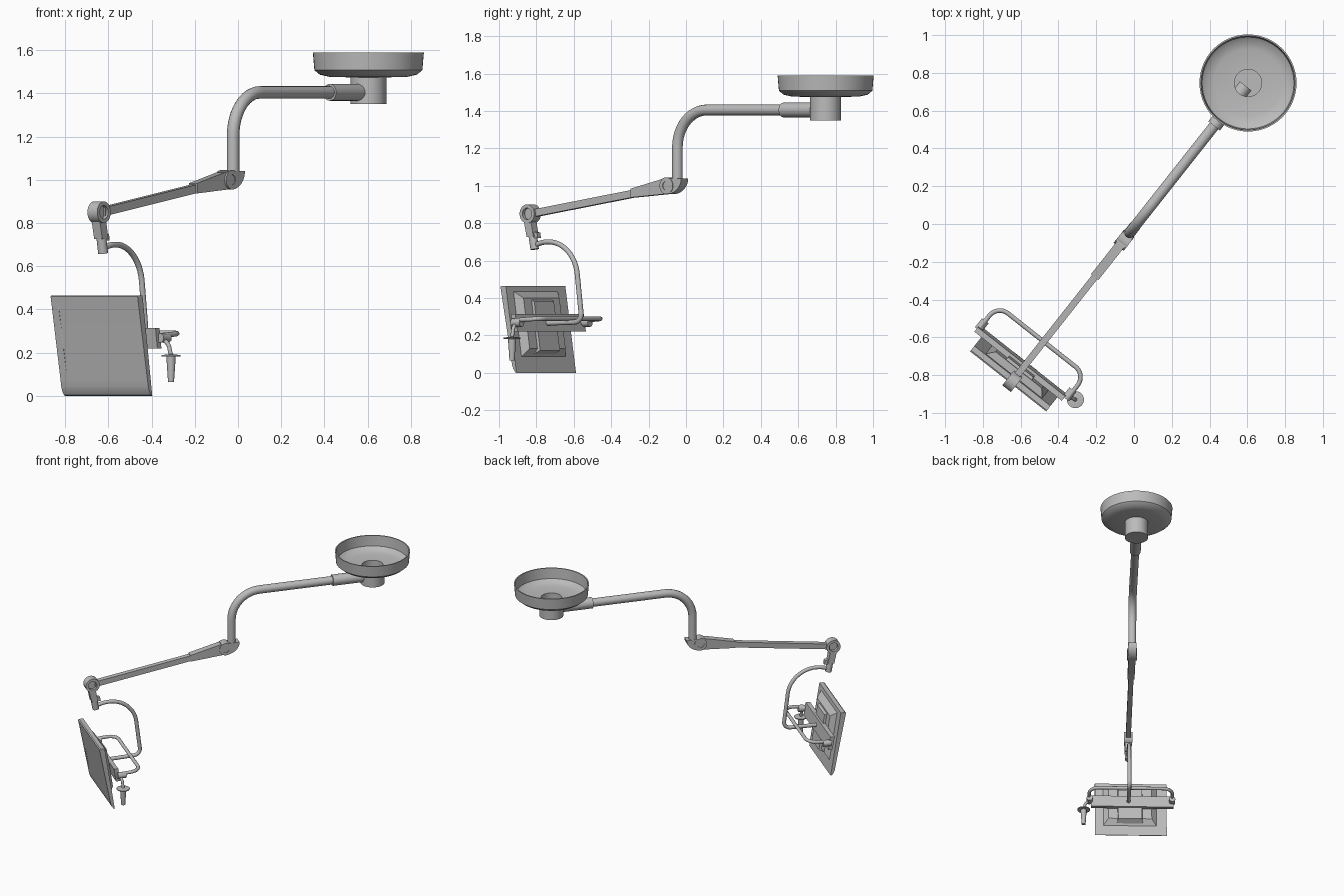
import bpy, bmesh, math
from mathutils import Matrix, Vector

cube = bpy.data.objects.get("Cube")
if cube:
    bpy.data.objects.remove(cube)

grey = bpy.data.materials.new("warm_grey_metal")
grey.use_nodes = True
grey.diffuse_color = (0.5, 0.5, 0.5, 1)
grey.node_tree.nodes["Principled BSDF"].inputs["Base Color"].default_value = (0.5, 0.5, 0.5, 1)

# Built with the arm along local x, then swung to its final heading
SWING = Matrix.Rotation(math.radians(51.7), 4, "Z")
ARM_Y = -0.011
parts = []


def finish(name, bm):
    bmesh.ops.recalc_face_normals(bm, faces=bm.faces)
    mesh = bpy.data.meshes.new(name)
    bm.to_mesh(mesh)
    bm.free()
    return add(name, mesh)


def add(name, mesh):
    mesh.transform(SWING)
    mesh.materials.clear()
    mesh.materials.append(grey)
    ob = bpy.data.objects.new(name, mesh)
    bpy.context.collection.objects.link(ob)
    parts.append(ob)
    return ob


def prism(name, profile, y0, y1):
    """Extrude an (x, z) outline sideways."""
    bm = bmesh.new()
    face = bm.faces.new([bm.verts.new((x, y0, z)) for x, z in profile])
    moved = bmesh.ops.extrude_face_region(bm, geom=[face])["geom"]
    verts = [g for g in moved if isinstance(g, bmesh.types.BMVert)]
    bmesh.ops.translate(bm, verts=verts, vec=(0, y1 - y0, 0))
    return finish(name, bm)


def lathe(name, profile, centre, axis=(0, 0, 1), closed=False, sides=40):
    """Spin an (r, h) profile about an axis through centre."""
    bm = bmesh.new()
    verts = [bm.verts.new((r, 0, h)) for r, h in profile]
    edges = [bm.edges.new(p) for p in zip(verts, verts[1:])]
    if closed:
        edges.append(bm.edges.new((verts[-1], verts[0])))
    bmesh.ops.spin(bm, geom=verts + edges, cent=(0, 0, 0), axis=(0, 0, 1),
                   angle=math.tau, steps=sides)
    bmesh.ops.remove_doubles(bm, verts=bm.verts, dist=1e-5)
    turn = Vector((0, 0, 1)).rotation_difference(Vector(axis)).to_matrix().to_4x4()
    bm.transform(Matrix.Translation(centre) @ turn)
    return finish(name, bm)


def rod(name, start, end, r0, r1=None, sides=24):
    a, b = Vector(start), Vector(end)
    h = (b - a).length
    return lathe(name, [(0, 0), (r0, 0), (r1 or r0, h), (0, h)], a, (b - a).normalized(), sides=sides)


def tube(name, corners, radii, thickness):
    """Round tube along a path with filleted corners."""
    pts = [Vector(p) for p in corners]
    path = [pts[0]]
    for a, p, b, r in zip(pts, pts[1:], pts[2:], radii):
        d1, d2 = (p - a).normalized(), (b - p).normalized()
        for i in range(13):
            t = math.pi / 2 * i / 12
            path.append(p - d1 * r * (1 - math.sin(t)) + d2 * r * (1 - math.cos(t)))
    path.append(pts[-1])
    cu = bpy.data.curves.new(name, "CURVE")
    cu.dimensions = "3D"
    cu.bevel_depth = thickness
    cu.bevel_resolution = 5
    cu.use_fill_caps = True
    spline = cu.splines.new("POLY")
    spline.points.add(len(path) - 1)
    for point, co in zip(spline.points, path):
        point.co = (*co, 1)
    temp = bpy.data.objects.new(name + "_path", cu)
    bpy.context.collection.objects.link(temp)
    mesh = bpy.data.meshes.new_from_object(temp.evaluated_get(bpy.context.evaluated_depsgraph_get()))
    bpy.data.objects.remove(temp)
    return add(name, mesh)


def pivot(name, x, z, outer, inner, w, dip):
    """Round joint with a recessed face on both sides."""
    lathe(name, [(0, dip - w), (inner, dip - w), (inner, -w), (outer, -w),
                 (outer, w), (inner, w), (inner, w - dip), (0, w - dip)],
          (x, ARM_Y, z), (0, 1, 0), sides=32)


def back_x(z):
    """Rear face of the tilted screen at height z."""
    return -1.03 + (0.465 - z) * 0.157


def raised(name, base, top, d0, d1):
    """Tapered block on the screen's back: (half width, low, high) to the same."""
    bm = bmesh.new()
    rings = []
    for (w, lo, hi), d in ((base, d0), (top, d1)):
        rings.append([bm.verts.new((back_x(z) + d, y, z))
                      for y, z in ((-w, lo), (w, lo), (w, hi), (-w, hi))])
    for ring in rings:
        bm.faces.new(ring)
    for i in range(4):
        j = (i + 1) % 4
        bm.faces.new((rings[0][i], rings[0][j], rings[1][j], rings[1][i]))
    return finish(name, bm)


# Ceiling mount: open dish over a hollow post
MOUNT = (0.96, ARM_Y, 0)
lathe("ceiling_dish", [(0.072, 1.474), (0.18, 1.477), (0.225, 1.487), (0.25, 1.508), (0.257, 1.59),
                       (0.249, 1.59), (0.243, 1.513), (0.22, 1.496), (0.18, 1.486), (0.072, 1.484)],
      MOUNT, closed=True, sides=56)
lathe("mount_post", [(0, 1.35), (0.083, 1.35), (0.083, 1.476), (0.074, 1.476), (0.074, 1.36), (0, 1.36)], MOUNT)

# Upper arm: bent tube with a sleeve
tube("upper_arm", [(-0.05, ARM_Y, 1.02), (-0.05, ARM_Y, 1.405), (0.75, ARM_Y, 1.405)], [0.2], 0.029)
rod("upper_arm_sleeve", (0.67, ARM_Y, 1.405), (0.94, ARM_Y, 1.405), 0.039)

# Elbow knuckle with a rounded heel
heel = [(-0.1 + 0.1 * math.sin(t), 1.04 - 0.085 * math.cos(t))
        for t in (math.pi / 2 * i / 8 for i in range(9))]
prism("elbow_knuckle", heel + [(-0.13, 1.04), (-0.13, 0.97)], ARM_Y - 0.03, ARM_Y + 0.03)
pivot("elbow_pivot", -0.1, 1.0, 0.045, 0.024, 0.034, 0.012)

# Lower arm: slim beam and its widening shroud
prism("lower_arm", [(-1.03, 0.832), (-0.3, 0.945), (-0.3, 0.985), (-1.03, 0.872)],
      ARM_Y - 0.018, ARM_Y + 0.018)
prism("lower_arm_shroud", [(-0.35, 0.937), (-0.1, 0.957), (-0.1, 1.035), (-0.14, 1.035), (-0.35, 0.984)],
      ARM_Y - 0.025, ARM_Y + 0.025)

# Wrist: pivot ring, neck and swivel pin
pivot("wrist_pivot", -1.052, 0.85, 0.05, 0.031, 0.029, 0.02)
prism("wrist_neck", [(-1.078, 0.815), (-1.03, 0.815), (-1.012, 0.725), (-1.058, 0.725)],
      ARM_Y - 0.024, ARM_Y + 0.024)
prism("wrist_latch", [(-1.03, 0.755), (-0.995, 0.75), (-0.99, 0.72), (-1.03, 0.72)],
      ARM_Y - 0.014, ARM_Y + 0.014)
rod("swivel_pin", (-1.036, ARM_Y, 0.74), (-1.022, ARM_Y, 0.66), 0.023)

# Curved hanger from the wrist to the rear bar
tube("hanger", [(-1.02, ARM_Y, 0.682), (-0.97, ARM_Y, 0.698), (-0.755, ARM_Y, 0.71),
                (-0.70, ARM_Y, 0.272), (-0.95, ARM_Y, 0.265)], [0.02, 0.18, 0.05], 0.0135)

# Screen with a curved chin and a thin button strip
prism("screen", [(-1.067, 0.46), (-1.06, 0.465), (-1.03, 0.465), (back_x(0), 0.0), (-0.967, 0.003),
                 (-0.98, 0.022), (-0.988, 0.045), (-0.994, 0.08)], -0.25, 0.263)
for i in range(18):
    z = 0.12 + 0.3 * i / 17
    x = -1.067 + (0.46 - z) * 0.192
    prism("screen_button", [(x - 0.002, z), (x - 0.002, z + 0.008), (x + 0.004, z + 0.008), (x + 0.004, z)],
          0.222, 0.227)

# Rear housing and its raised centre block
raised("rear_housing", (0.195, 0.08, 0.44), (0.155, 0.13, 0.40), -0.005, 0.035)
raised("rear_centre_block", (0.095, 0.095, 0.41), (0.085, 0.12, 0.38), 0, 0.05)

# Rear bar with end knobs
prism("rear_bar", [(back_x(z) + d, z) for z, d in ((0.22, 0.035), (0.22, 0.065), (0.315, 0.065), (0.315, 0.035))],
      -0.28, 0.31)
for side, y in (("right", -0.29), ("left", 0.30)):
    rod(side + "_knob", (-0.95, y, 0.268), (-0.89, y, 0.268), 0.022)

# Grab handle
tube("grab_handle", [(-0.93, 0.30, 0.28), (-0.785, 0.30, 0.29), (-0.785, -0.295, 0.29), (-0.93, -0.295, 0.28)],
     [0.07, 0.07], 0.012)

# Sterile grip on a bent stem
tube("grip_stem", [(-0.935, -0.28, 0.262), (-0.925, -0.318, 0.25), (-0.922, -0.333, 0.185)], [0.025], 0.01)
GRIP = (-0.922, -0.333, 0)
lathe("grip_disc", [(0, 0.18), (0.045, 0.182), (0.045, 0.188), (0, 0.194)], GRIP)
lathe("grip_handle", [(0, 0.065), (0.014, 0.065), (0.022, 0.184), (0, 0.184)], GRIP, sides=20)

# Smooth the round surfaces, keep hard edges
bpy.ops.object.select_all(action="DESELECT")
for ob in parts:
    ob.select_set(True)
bpy.context.view_layer.objects.active = parts[0]
bpy.ops.object.shade_smooth_by_angle(angle=math.radians(35))
